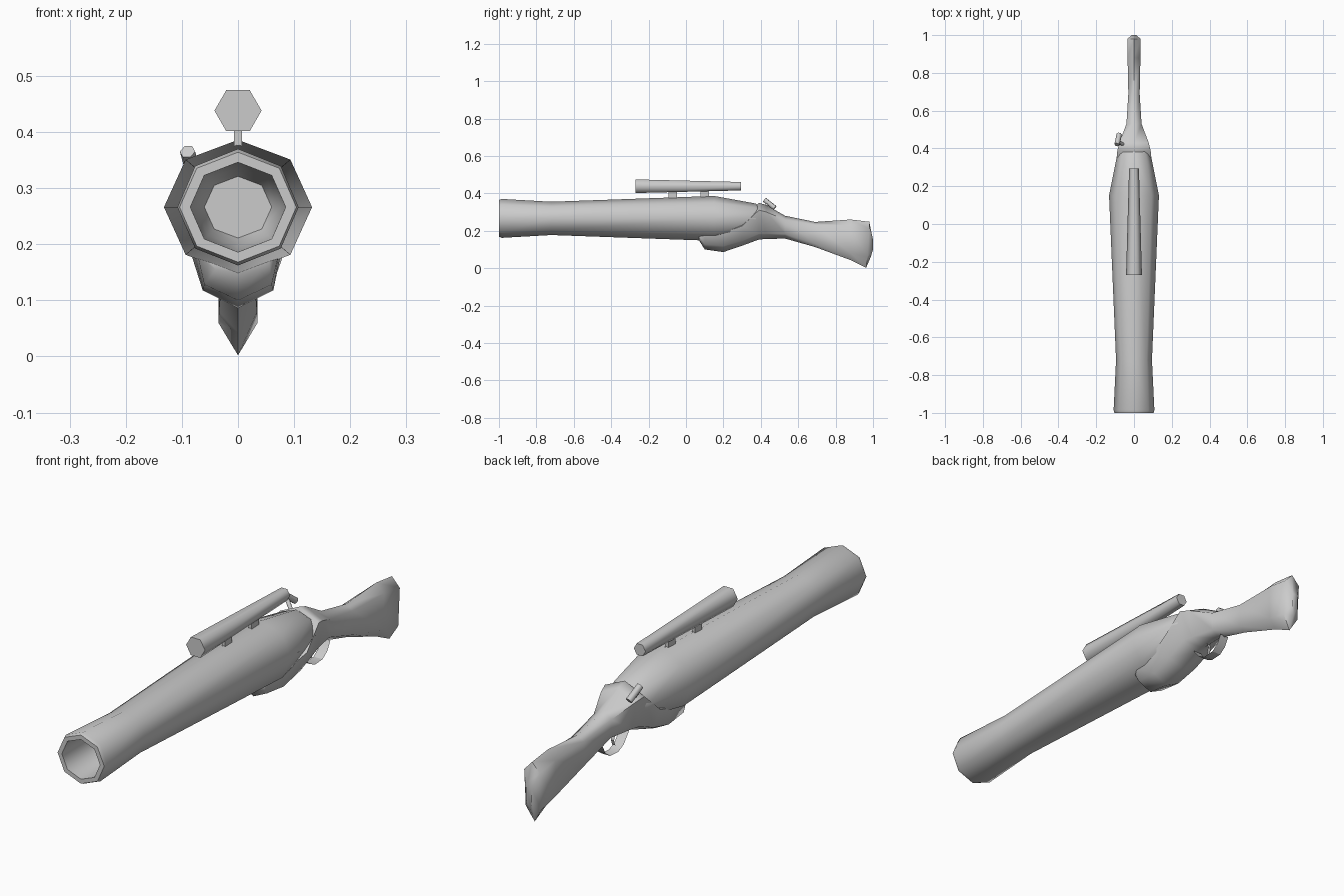
import bpy, bmesh, math
from mathutils import Vector

if "Cube" in bpy.data.objects:
    bpy.data.objects.remove(bpy.data.objects["Cube"])


def loft(name, rings, angle=50, caps=True):
    """Skin a list of equal-length rings of points."""
    bm = bmesh.new()
    vr = [[bm.verts.new(p) for p in r] for r in rings]
    n = len(rings[0])
    for a, b in zip(vr, vr[1:]):
        for i in range(n):
            j = (i + 1) % n
            bm.faces.new((a[i], a[j], b[j], b[i]))
    if caps:
        bm.faces.new(vr[0])
        bm.faces.new(vr[-1])
    bmesh.ops.recalc_face_normals(bm, faces=bm.faces)
    return finish(name, bm, angle)


def finish(name, bm, angle):
    me = bpy.data.meshes.new(name)
    bm.to_mesh(me)
    bm.free()
    ob = bpy.data.objects.new(name, me)
    bpy.context.collection.objects.link(ob)
    bpy.ops.object.select_all(action='DESELECT')
    ob.select_set(True)
    bpy.context.view_layer.objects.active = ob
    bpy.ops.object.shade_smooth_by_angle(angle=math.radians(angle))
    return ob


def ring(y, z, rx, rz, n):
    return [(rx * math.cos(2 * math.pi * i / n), y, z + rz * math.sin(2 * math.pi * i / n))
            for i in range(n)]


def box(name, x, y, z, sx, sy, sz):
    r = [[(x + a * sx / 2, y + b * sy / 2, zz) for a, b in ((-1, -1), (1, -1), (1, 1), (-1, 1))]
         for zz in (z - sz / 2, z + sz / 2)]
    return loft(name, r, 30)


def strip(name, path, w):
    """Thin sheet-metal band following a (y, z) path."""
    bm = bmesh.new()
    rows = [(bm.verts.new((-w, y, z)), bm.verts.new((w, y, z))) for y, z in path]
    for (a, b), (c, d) in zip(rows, rows[1:]):
        bm.faces.new((a, b, d, c))
    return finish(name, bm, 30)


def rod(name, p, q, r, n=6):
    """Straight bar between two points."""
    p, q = Vector(p), Vector(q)
    rot = (q - p).to_track_quat('Z', 'Y')
    c = [rot @ Vector((r * math.cos(2 * math.pi * i / n), r * math.sin(2 * math.pi * i / n), 0))
         for i in range(n)]
    return loft(name, [[p + v for v in c], [q + v for v in c]], 62)


# Octagonal barrel with hollow muzzle: (y, half width, half height)
profile = [(-0.65, .06, .055), (-0.70, .076, .071), (-1.0, .085, .08), (-1.0, .104, .098),
           (-.985, .108, .104), (-.72, .095, .089), (.15, .132, .12), (.37, .088, .08),
           (.43, .05, .045)]
loft("barrel", [ring(y, .266, rx, rz, 8) for y, rx, rz in profile])

# Stock and fore-end: (y, top z, upper z, lower z, bottom z, upper half width, lower half width)
sections = [(.07, .19, .175, .155, .148, .055, .04),
            (.10, .22, .18, .128, .100, .072, .060),
            (.20, .22, .19, .118, .086, .078, .063),
            (.30, .26, .225, .145, .120, .097, .068),
            (.39, .350, .310, .185, .153, .088, .070),
            (.43, .337, .300, .185, .156, .078, .058),
            (.53, .280, .258, .183, .158, .040, .036),
            (.69, .247, .228, .130, .113, .030, .030),
            (.88, .260, .225, .080, .043, .034, .034)]
rings = [[(0, y, t), (wu, y, u), (wl, y, l), (0, y, b), (-wl, y, l), (-wu, y, u)]
         for y, t, u, l, b, wu, wl in sections]
rings.append([(0, .98, .248), (.035, .98, .21), (.035, .97, .06),
              (0, .963, .002), (-.035, .97, .06), (-.035, .98, .21)])
# bulging butt plate
rings.append([(0, .99, .18), (.012, 1, .15), (.012, 1, .10),
              (0, .988, .06), (-.012, 1, .10), (-.012, 1, .15)])
loft("stock", rings, 62)

# Tapered hexagonal scope with two mounts
loft("scope", [ring(-.27, .438, .042, .042, 6), ring(.295, .438, .026, .026, 6)], 62)
for i, y in enumerate((-.07, .10)):
    box(f"scope_mount_{i + 1}", 0, y, .388, .014, .045, .055)

# Trigger guard band and trigger
strip("trigger_guard", [(.39, .155), (.425, .112), (.46, .095), (.51, .098), (.54, .12), (.56, .155)], .02)
strip("trigger", [(.46, .165), (.468, .14), (.46, .118)], .007)

# Bolt handle on the left side
rod("bolt_stem", (-.055, .42, .305), (-.088, .435, .345), .009)
rod("bolt_knob", (-.09, .42, .365), (-.078, .475, .322), .014)
